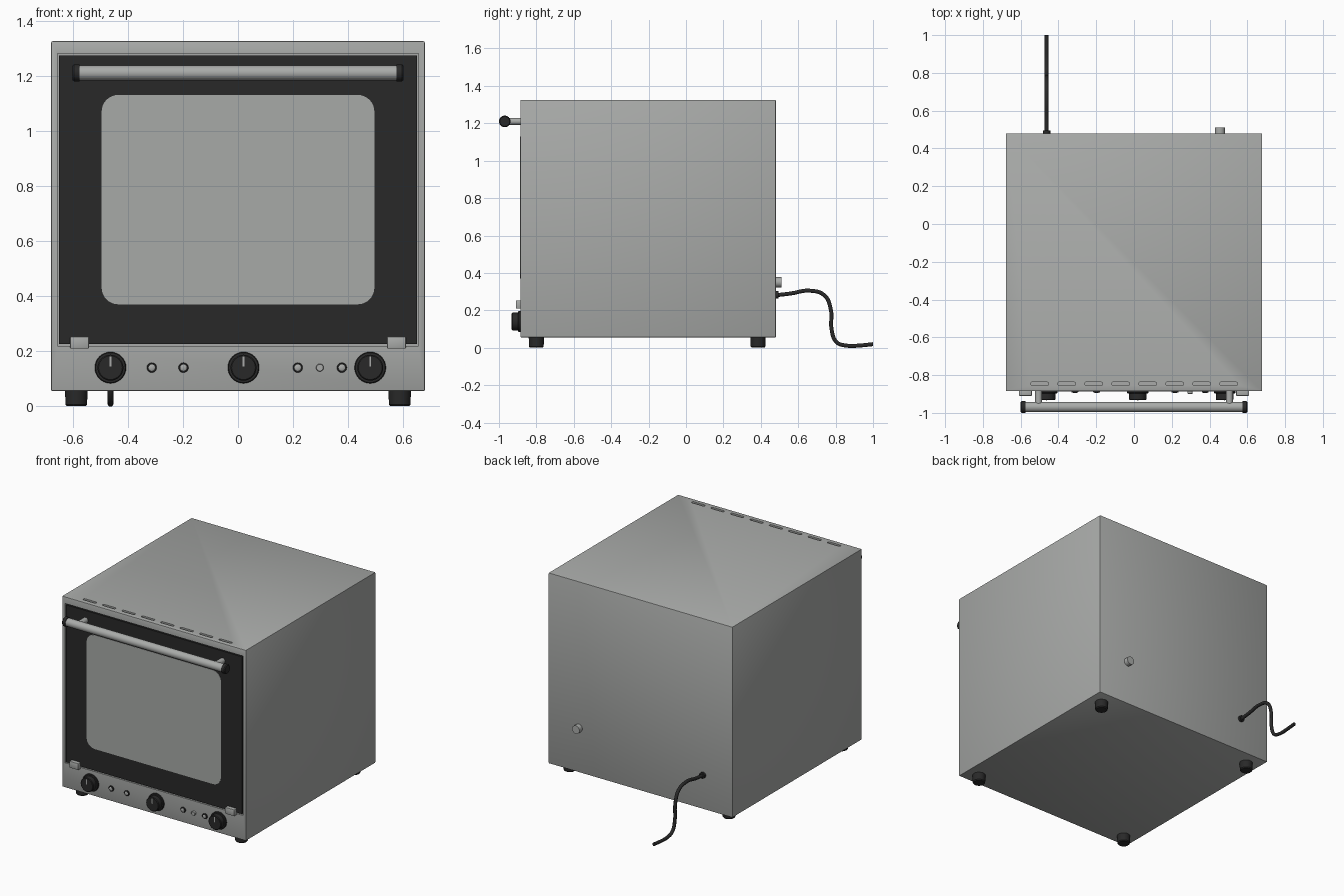
import bpy, bmesh, math
from mathutils import Vector, Matrix

if "Cube" in bpy.data.objects:
    bpy.data.objects.remove(bpy.data.objects["Cube"])


def material(name, c):
    m = bpy.data.materials.new(name)
    m.diffuse_color = (*c, 1)
    m.use_nodes = True
    m.node_tree.nodes["Principled BSDF"].inputs["Base Color"].default_value = m.diffuse_color
    return m


STEEL = material("steel grey", (0.40, 0.41, 0.40))
GLASS = material("window grey", (0.39, 0.40, 0.39))
BLACK = material("black", (0.022, 0.022, 0.022))
FRONT = -0.885
BACK = 0.48


def finish(bm, name, mat, smooth=False):
    bmesh.ops.recalc_face_normals(bm, faces=bm.faces)
    me = bpy.data.meshes.new(name)
    bm.to_mesh(me)
    bm.free()
    ob = bpy.data.objects.new(name, me)
    bpy.context.collection.objects.link(ob)
    me.materials.append(mat)
    if smooth:
        bpy.ops.object.select_all(action='DESELECT')
        ob.select_set(True)
        bpy.context.view_layer.objects.active = ob
        bpy.ops.object.shade_smooth_by_angle(angle=math.radians(35))
    return ob


def box(name, mat, lo, hi, bevel=0):
    bm = bmesh.new()
    lo, hi = Vector(lo), Vector(hi)
    bmesh.ops.create_cube(bm, size=1, matrix=Matrix.Translation((lo + hi) / 2)
                          @ Matrix.Diagonal((*(hi - lo), 1)))
    if bevel:
        bmesh.ops.bevel(bm, geom=bm.edges[:], offset=bevel, segments=2,
                        profile=0.5, affect='EDGES')
    return finish(bm, name, mat, bevel > 0)


def lathe(name, mat, profile, origin, axis, n=32):
    """Revolve (radius, distance) points around an axis, with closed ends."""
    bm = bmesh.new()
    rot = Vector((0, 0, 1)).rotation_difference(Vector(axis))
    rings = []
    for r, d in profile:
        rings.append([bm.verts.new(Vector(origin) + rot @ Vector(
            (r * math.cos(2 * math.pi * i / n), r * math.sin(2 * math.pi * i / n), d)))
            for i in range(n)])
    for a, b in zip(rings, rings[1:]):
        for i in range(n):
            bm.faces.new((a[i], a[(i + 1) % n], b[(i + 1) % n], b[i]))
    bm.faces.new(rings[0])
    bm.faces.new(rings[-1])
    return finish(bm, name, mat, True)


def rounded_slab(name, mat, center, w, h, r, depth, axes, n=8):
    """Rounded rectangle in the plane of two axes, thickened along a third."""
    u, v, d = (Vector(a) for a in axes)
    bm = bmesh.new()
    vs = []
    for k, (sx, sy) in enumerate(((1, 1), (-1, 1), (-1, -1), (1, -1))):
        for i in range(n + 1):
            a = math.pi / 2 * (k + i / n)
            vs.append(bm.verts.new(Vector(center)
                      + u * (sx * (w / 2 - r) + r * math.cos(a))
                      + v * (sy * (h / 2 - r) + r * math.sin(a))))
    f = bm.faces.new(vs)
    ext = bmesh.ops.extrude_face_region(bm, geom=[f])
    bmesh.ops.translate(bm, vec=d * depth,
                        verts=[g for g in ext['geom'] if isinstance(g, bmesh.types.BMVert)])
    return finish(bm, name, mat)


def cut(ob, cutter):
    mod = ob.modifiers.new("cut", 'BOOLEAN')
    mod.operation = 'DIFFERENCE'
    mod.solver = 'EXACT'
    mod.object = cutter
    cutter.hide_render = True
    cutter.hide_set(True)


# Cabinet with door recess and top vent slots
body = box("cabinet", STEEL, (-0.678, FRONT, 0.055), (0.678, BACK, 1.325), 0.004)
cut(body, box("door_recess_cutter", STEEL, (-0.656, -1, 0.219), (0.656, FRONT + 0.02, 1.281)))
for i in range(8):
    slot = rounded_slab("vent_slot_cutter", STEEL, (-0.5 + i * 0.143, -0.846, 1.31),
                        0.096, 0.018, 0.0089, 0.05, ((1, 0, 0), (0, 1, 0), (0, 0, 1)), 5)
    cut(body, slot)

# Door and window
box("door", BLACK, (-0.649, FRONT, 0.226), (0.649, FRONT + 0.021, 1.274))
rounded_slab("window", GLASS, (0, FRONT + 0.001, 0.75), 0.99, 0.76, 0.06, 0.003,
             ((1, 0, 0), (0, 0, 1), (0, -1, 0)))

# Handle bar, end caps and posts
HY, HZ = -0.969, 1.21
lathe("handle_bar", STEEL, [(0.027, -0.578), (0.027, 0.578)], (0, HY, HZ), (1, 0, 0))
for s in (-1, 1):
    lathe("handle_cap", BLACK, [(0.031, 0), (0.031, 0.02), (0.026, 0.026)],
          (s * 0.575, HY, HZ), (s, 0, 0))
    lathe("handle_post", STEEL, [(0.019, 0), (0.019, 0.075)], (s * 0.505, FRONT + 0.002, HZ), (0, -1, 0))
    # Door hinges
    box("hinge", STEEL, (s * 0.575 - 0.034, -0.91, 0.209),
        (s * 0.575 + 0.034, FRONT + 0.01, 0.253), 0.004)
    # Feet
    for y in (-0.8, 0.385):
        lathe("foot", BLACK, [(0.034, 0), (0.039, 0.006), (0.041, 0.056)],
              (s * 0.587, y, 0), (0, 0, 1))

# Control knobs with pointer marks
for x in (-0.463, 0.02, 0.48):
    lathe("knob", BLACK, [(0.057, 0), (0.057, 0.009), (0.054, 0.013), (0.047, 0.014),
                          (0.047, 0.044), (0.043, 0.048)], (x, FRONT + 0.001, 0.14), (0, -1, 0))
    box("knob_pointer", STEEL, (x - 0.003, FRONT - 0.049, 0.145), (x + 0.003, FRONT - 0.04, 0.18))

# Indicator lights and round button
for x in (-0.313, -0.198, 0.217, 0.377):
    lathe("light_ring", BLACK, [(0.018, 0), (0.018, 0.006), (0.016, 0.008)],
          (x, FRONT + 0.001, 0.14), (0, -1, 0), 24)
    lathe("light_lens", STEEL, [(0.0115, 0), (0.0115, 0.009), (0.008, 0.011)],
          (x, FRONT + 0.001, 0.14), (0, -1, 0), 24)
lathe("round_button", STEEL, [(0.014, 0), (0.014, 0.013), (0.012, 0.015)],
      (0.297, FRONT + 0.001, 0.14), (0, -1, 0), 24)

# Rear outlet stub, cable grommet and cable
lathe("rear_outlet", STEEL, [(0.027, 0), (0.027, 0.032)], (0.455, BACK - 0.001, 0.35), (0, 1, 0))
lathe("cable_grommet", BLACK, [(0.02, 0), (0.02, 0.016)], (-0.463, BACK - 0.001, 0.283), (0, 1, 0))
path = [(0.475, 0.28), (0.56, 0.29), (0.66, 0.305), (0.74, 0.28), (0.775, 0.2),
        (0.778, 0.1), (0.805, 0.03), (0.86, 0.011), (0.93, 0.012), (1.0, 0.019)]
cu = bpy.data.curves.new("power_cable", 'CURVE')
cu.dimensions = '3D'
cu.bevel_depth = 0.011
cu.bevel_resolution = 3
cu.use_fill_caps = True
cu.resolution_u = 6
sp = cu.splines.new('BEZIER')
sp.bezier_points.add(len(path) - 1)
for p, (y, z) in zip(sp.bezier_points, path):
    p.co = (-0.463, y, z)
    p.handle_left_type = p.handle_right_type = 'AUTO'
cu.materials.append(BLACK)
bpy.context.collection.objects.link(bpy.data.objects.new("power_cable", cu))
